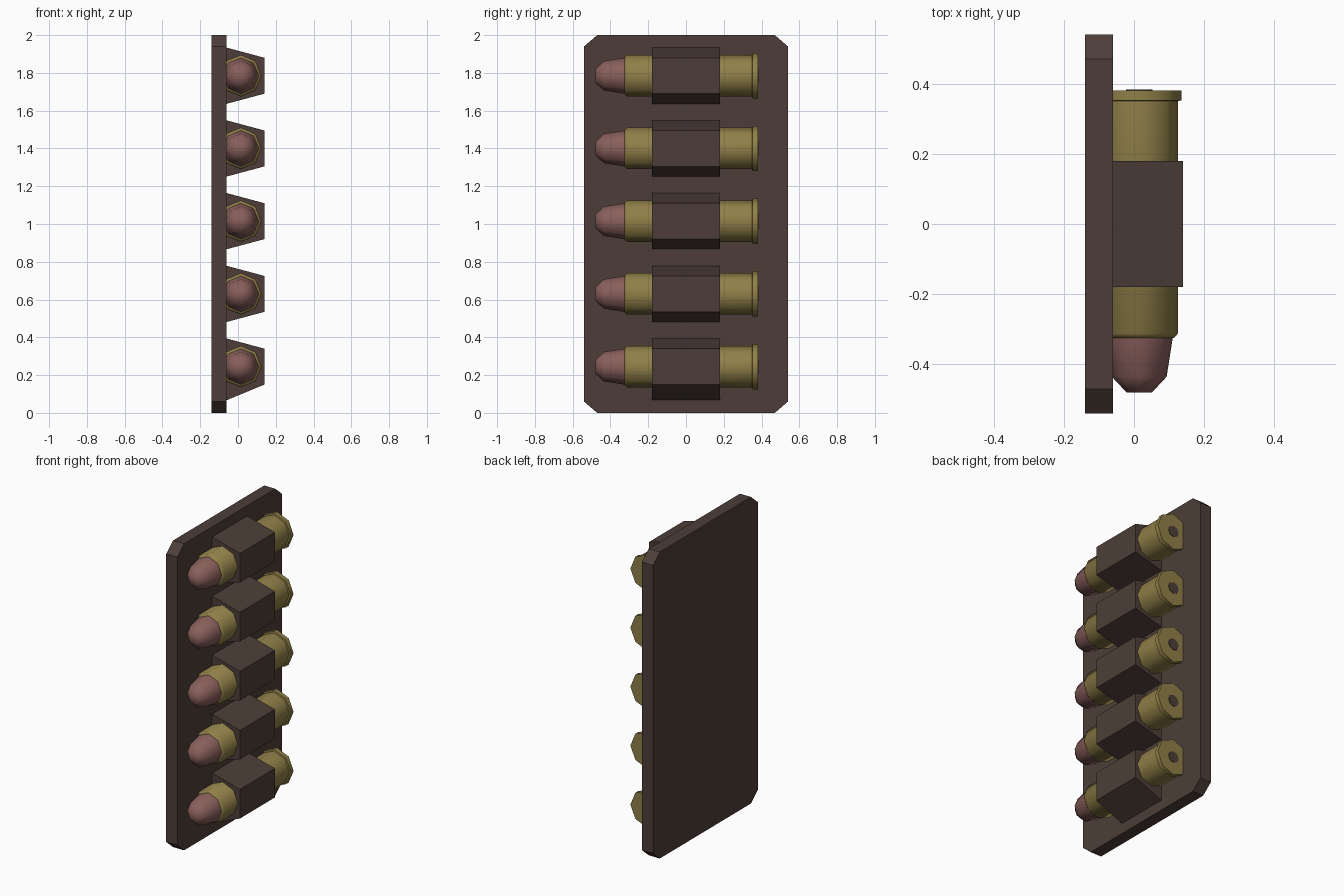
import bpy, bmesh, math

if "Cube" in bpy.data.objects:
    bpy.data.objects.remove(bpy.data.objects["Cube"])

def material(name, rgb):
    m = bpy.data.materials.new(name)
    m.diffuse_color = (*rgb, 1)
    m.use_nodes = True
    m.node_tree.nodes["Principled BSDF"].inputs["Base Color"].default_value = m.diffuse_color
    return m

LEATHER = material("dark brown leather", (0.075, 0.048, 0.040))
BRASS = material("brass", (0.28, 0.215, 0.065))
COPPER = material("dull copper", (0.25, 0.115, 0.105))

def finish(name, bm, mat, angle):
    bmesh.ops.recalc_face_normals(bm, faces=bm.faces)
    me = bpy.data.meshes.new(name)
    bm.to_mesh(me)
    bm.free()
    me.materials.append(mat)
    ob = bpy.data.objects.new(name, me)
    bpy.context.collection.objects.link(ob)
    bpy.ops.object.select_all(action='DESELECT')
    ob.select_set(True)
    bpy.context.view_layer.objects.active = ob
    bpy.ops.object.shade_smooth_by_angle(angle=math.radians(angle))
    return ob

def prism(name, outline, offset, mat):
    """Extrude a flat outline by an offset vector."""
    bm = bmesh.new()
    face = bm.faces.new([bm.verts.new(p) for p in outline])
    ext = bmesh.ops.extrude_face_region(bm, geom=[face], use_keep_orig=True)
    moved = [v for v in ext['geom'] if isinstance(v, bmesh.types.BMVert)]
    bmesh.ops.translate(bm, verts=moved, vec=offset)
    return finish(name, bm, mat, 30)

def lathe(name, profile, z, mat, x=0.015, sides=8):
    """Turn (y, radius) points about a y-directed axis and cap the ends."""
    bm = bmesh.new()
    rings = []
    for y, r in profile:
        rings.append([bm.verts.new((x + r * math.cos(2 * math.pi * i / sides), y,
                                    z + r * math.sin(2 * math.pi * i / sides)))
                      for i in range(sides)])
    for a, b in zip(rings, rings[1:]):
        for i in range(sides):
            j = (i + 1) % sides
            bm.faces.new((a[i], a[j], b[j], b[i]))
    bm.faces.new(rings[0])
    bm.faces.new(rings[-1])
    return finish(name, bm, mat, 50)

# backing plate with clipped corners
W, CY, CZ = 0.54, 0.07, 0.06
corners = [(-W + CY, 0), (W - CY, 0), (W, CZ), (W, 2 - CZ),
           (W - CY, 2), (-W + CY, 2), (-W, 2 - CZ), (-W, CZ)]
prism("backing_plate", [(-0.14, y, z) for y, z in corners], (0.08, 0, 0), LEATHER)

# five cartridges, each held by a tapered loop
for n in range(5):
    z = 0.245 + 0.385 * n
    loop = [(-0.065, z - 0.15), (0.14, z - 0.095), (0.14, z + 0.095), (-0.065, z + 0.15)]
    if n == 0:  # lowest loop sags slightly
        loop[0] = (-0.065, z - 0.18)
    prism(f"loop_{n}", [(x, -0.18, h) for x, h in loop], (0, 0.36, 0), LEATHER)
    lathe(f"case_{n}", [(-0.325, 0.098), (-0.312, 0.110), (0.35, 0.110),
                        (0.352, 0.120), (0.38, 0.120)], z, BRASS)
    lathe(f"bullet_tip_{n}", [(-0.48, 0.036), (-0.435, 0.078),
                              (-0.32, 0.096)], z, COPPER)
    lathe(f"primer_{n}", [(0.378, 0.038), (0.383, 0.038)], z, LEATHER)
